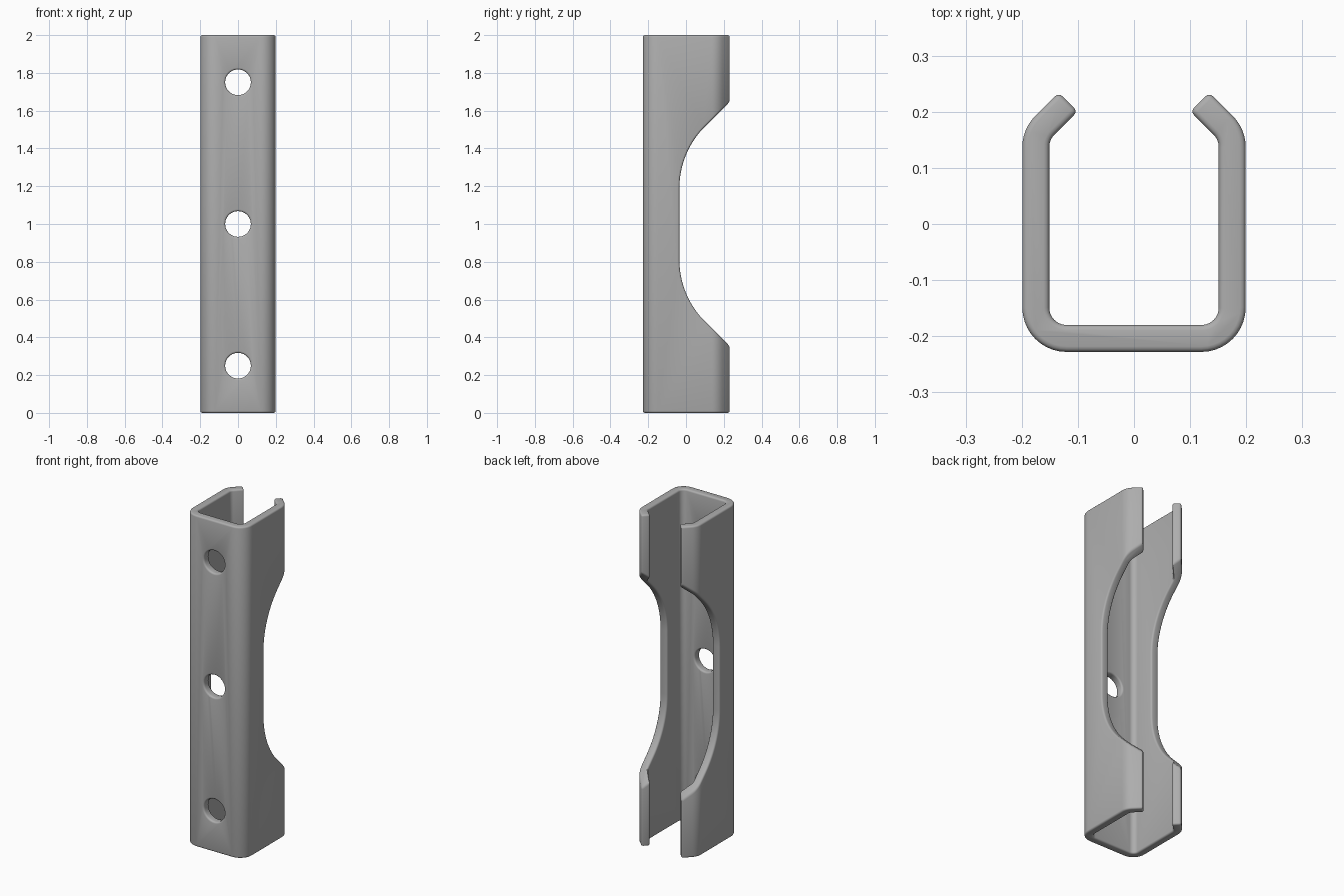
import bpy
import bmesh
from math import sin, cos, pi, radians
from mathutils import Vector

cube = bpy.data.objects.get("Cube")
if cube:
    bpy.data.objects.remove(cube)

HEIGHT = 2.0
OUTER, INNER = 0.079, 0.031   # bend radii, both sides of the wall
LIP = 0.059                   # straight length of each turned-in lip
FILLET = 0.01


def arc(cx, cy, r, start, end, steps):
    angles = [radians(start + (end - start) * i / steps) for i in range(steps + 1)]
    return [Vector((cx + r * cos(a), cy + r * sin(a))) for a in angles]


def prism(name, outline, place, offset):
    """Extrude a 2D outline; place turns each 2D point into a 3D one."""
    bm = bmesh.new()
    face = bm.faces.new([bm.verts.new(place(p)) for p in outline])
    extruded = bmesh.ops.extrude_face_region(bm, geom=[face])
    verts = [v for v in extruded["geom"] if isinstance(v, bmesh.types.BMVert)]
    bmesh.ops.translate(bm, verts=verts, vec=offset)
    bmesh.ops.recalc_face_normals(bm, faces=bm.faces[:])
    mesh = bpy.data.meshes.new(name)
    bm.to_mesh(mesh)
    bm.free()
    obj = bpy.data.objects.new(name, mesh)
    bpy.context.collection.objects.link(obj)
    return obj


def half_wall(r):
    """One side of the channel section, from the front bend to the lip end."""
    points = arc(0.12, -0.149, r, -90, 0, 10) + arc(0.12, 0.137, r, 0, 45, 6)
    points.append(points[-1] + Vector((-LIP, LIP)) * cos(pi / 4))
    return points


def mirrored(points):
    return [Vector((-p.x, p.y)) for p in reversed(points)]


# Channel body: C section with inward lips
outer, inner = half_wall(OUTER), half_wall(INNER)
section = mirrored(outer) + outer + inner[::-1] + mirrored(inner)[::-1]
body = prism("channel_bracket", section,
             lambda p: (p.x, p.y, 0), (0, 0, HEIGHT))

# Cutters: curved relief through both sides, and three holes in the front
R = 0.46
upper = arc(-0.035 + R, 1.19, R, 180, 135, 16)
upper.append(upper[-1] + Vector((0.3, 0.3)))
lower = [Vector((p.x, HEIGHT - p.y)) for p in reversed(upper)]
cutters = [prism("side_relief_cutter", lower + upper,
                 lambda p: (-0.5, p.x, p.y), (1, 0, 0))]
for z in (0.25, 1.0, 1.75):
    circle = arc(0, z, 0.068, 0, 360, 40)[:-1]
    cutters.append(prism("hole_cutter", circle,
                         lambda p: (p.x, -0.3, p.y), (0, 0.2, 0)))

bpy.context.view_layer.objects.active = body
body.select_set(True)
for cutter in cutters:
    cutter.hide_render = True
    mod = body.modifiers.new("cut", 'BOOLEAN')
    mod.operation = 'DIFFERENCE'
    mod.solver = 'EXACT'
    mod.object = cutter
    bpy.ops.object.modifier_apply(modifier=mod.name)
    bpy.data.objects.remove(cutter)

# Rounded edges
mod = body.modifiers.new("fillet", 'BEVEL')
mod.width = FILLET
mod.segments = 3
mod.limit_method = 'ANGLE'
mod.angle_limit = radians(35)
mod.use_clamp_overlap = False
bpy.ops.object.modifier_apply(modifier=mod.name)

# Plain grey metal
grey = bpy.data.materials.new("grey_metal")
grey.use_nodes = True
colour = (0.42, 0.42, 0.42, 1)
grey.diffuse_color = colour
grey.node_tree.nodes["Principled BSDF"].inputs["Base Color"].default_value = colour
body.data.materials.clear()
body.data.materials.append(grey)

bpy.ops.object.shade_smooth_by_angle(angle=radians(35))
